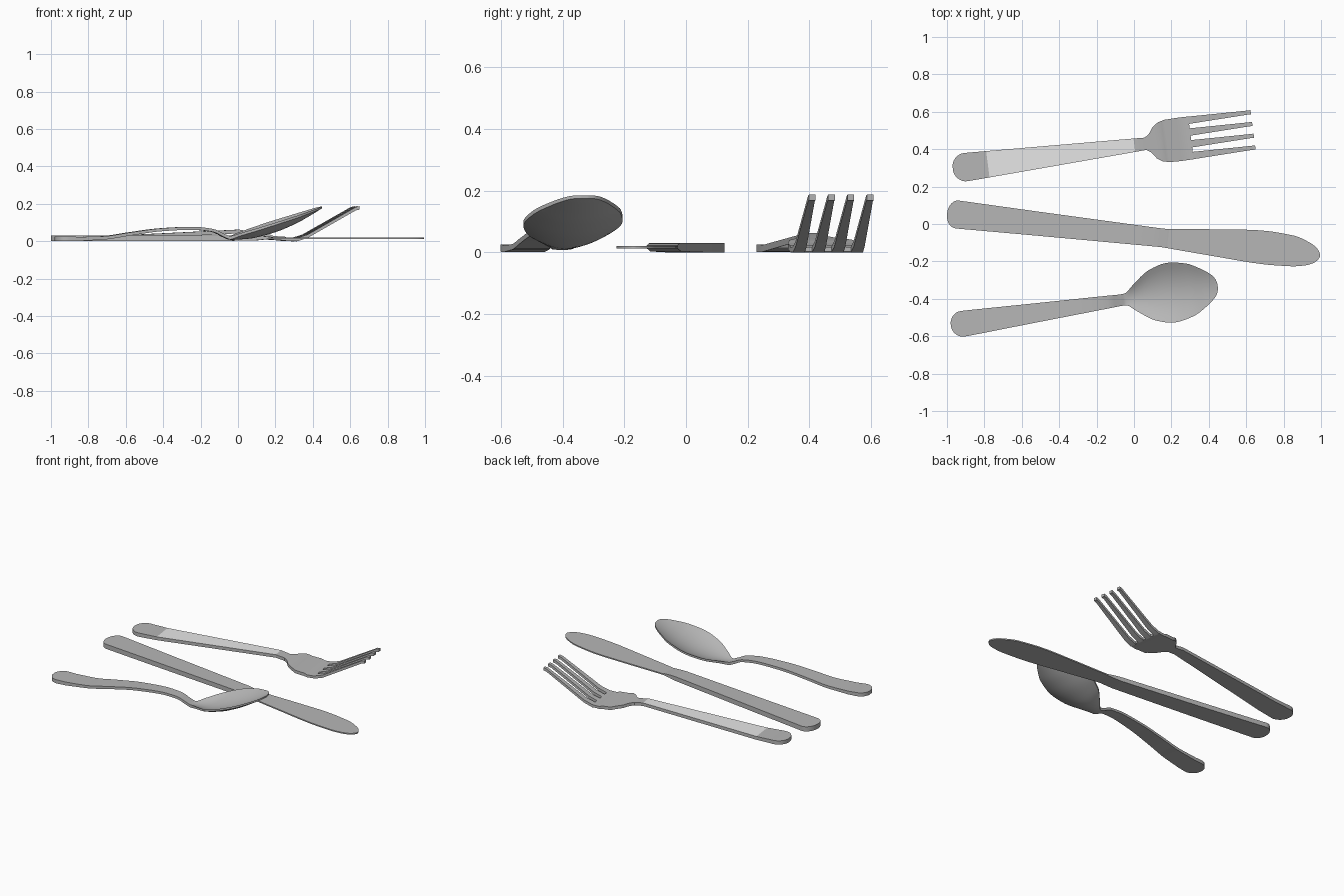
import bpy, bmesh, math

cube = bpy.data.objects.get("Cube")
if cube:
    bpy.data.objects.remove(cube, do_unlink=True)


def material(name, level):
    mat = bpy.data.materials.new(name)
    mat.use_nodes = True
    colour = (level, level, level, 1)
    mat.diffuse_color = colour
    mat.node_tree.nodes["Principled BSDF"].inputs["Base Color"].default_value = colour
    return mat


steel = material("steel", .47)
bright_steel = material("bright steel", .8)


def refine(rows, steps):
    """Pass a curve without overshoot through the stations."""
    count = len(rows)

    def slope(i, c):
        return (rows[i + 1][c] - rows[i][c]) / (rows[i + 1][0] - rows[i][0])

    def tangent(i, c):
        if i == 0:
            return slope(0, c)
        if i == count - 1:
            return slope(count - 2, c)
        a, b = slope(i - 1, c), slope(i, c)
        return 2 * a * b / (a + b) if a * b > 0 else 0

    result = []
    for i in range(count - 1):
        p, q = rows[i], rows[i + 1]
        h = q[0] - p[0]
        for k in range(steps):
            t = k / steps
            e = t * t * (3 - 2 * t)
            row = [p[0] + h * t]
            for c in range(1, len(p)):
                row.append(p[c] + (q[c] - p[c]) * e
                           + h * tangent(i, c) * t * (1 - t) ** 2
                           - h * tangent(i + 1, c) * t * t * (1 - t))
            result.append(row)
    return result + [rows[-1]]


def round_end(radius, length, top, thick):
    """Stations of a rounded handle end."""
    rows = []
    for k in range(1, 9):
        a = k * math.pi / 16
        w = radius * math.sin(a)
        rows.append((length * (1 - math.cos(a)), w, w, top, thick, 0))
    return rows


def loft(name, rows, origin, angle, columns=2, bright=None):
    """Solid strip; a station is (along, left, right, top, thickness, dish)."""
    ca, sa = math.cos(math.radians(angle)), math.sin(math.radians(angle))
    bm = bmesh.new()
    rings = []
    for s, left, right, top, thick, dish in rows:
        upper, lower = [], []
        for j in range(columns + 1):
            u = j / columns
            y = -right + (left + right) * u
            z = top - dish * (1 - (2 * u - 1) ** 2)
            x, y = origin[0] + s * ca - y * sa, origin[1] + s * sa + y * ca
            upper.append(bm.verts.new((x, y, z)))
            lower.append(bm.verts.new((x, y, z - thick)))
        rings.append(upper + lower[::-1])
    n = len(rings[0])
    for i, (a, b) in enumerate(zip(rings, rings[1:])):
        for j in range(n):
            k = (j + 1) % n
            face = bm.faces.new((a[j], b[j], b[k], a[k]))
            middle = (rows[i][0] + rows[i + 1][0]) / 2
            if bright and j < columns and bright[0] < middle < bright[1]:
                face.material_index = 1
    bm.faces.new(rings[0])
    bm.faces.new(rings[-1][::-1])
    bmesh.ops.recalc_face_normals(bm, faces=bm.faces[:])
    mesh = bpy.data.meshes.new(name)
    bm.to_mesh(mesh)
    bm.free()
    obj = bpy.data.objects.new(name, mesh)
    bpy.context.collection.objects.link(obj)
    mesh.materials.append(steel)
    if bright:
        mesh.materials.append(bright_steel)
    bpy.ops.object.select_all(action='DESELECT')
    obj.select_set(True)
    bpy.context.view_layer.objects.active = obj
    bpy.ops.object.shade_smooth_by_angle(angle=math.radians(35))
    return obj


def even(s, half, top, thick, dish=0):
    return (s, half, half, top, thick, dish)


# Fork: straight handle, stepped neck and flat head
fork_at, fork_angle = (-.97, .295), 7.4
fork = round_end(.076, .07, .026, .025) + [
    even(.19, .071, .024, .022),
    even(.98, .036, .062, .02),
    even(1.04, .033, .052, .02),
    even(1.065, .05, .048, .02),
    even(1.09, .085, .044, .02),
    even(1.12, .105, .04, .02),
    even(1.14, .11, .034, .02),
    even(1.155, .114, .028, .02),
    even(1.215, .116, .024, .02),
    even(1.235, .116, .016, .016),
    even(1.285, .115, .018, .016)]
loft("fork_handle_and_head", fork, fork_at, fork_angle, bright=(.19, .98))

# Four tapering tines fanned evenly across the head
for i in range(4):
    side = i / 1.5 - 1
    tine = []
    for s, spread, half, top in ((1.28, .095, .02, .017), (1.34, .095, .018, .036),
                                 (1.6, .095, .011, .183), (1.62, .095, .011, .187)):
        c = side * spread
        tine.append((s, half + c, half - c, top, .018, 0))
    loft("fork_tine_%d" % (i + 1), tine, fork_at, fork_angle, columns=1)

# Knife: thick tapering handle running into a thin blade
knife_handle = round_end(.075, .055, .031, .031) + [
    even(.5, .064, .031, .031), even(1.09, .051, .031, .028),
    even(1.14, .05, .028, .02), even(1.19, .05, .022, .009)]
loft("knife_handle", knife_handle, (-1, .057), -6.5)
blade_outline = [(1.15, .048, .049), (1.3, .063, .058), (1.46, .08, .067),
                 (1.71, .1, .079), (1.86, .091, .073), (1.94, .066, .058),
                 (1.98, .044, .04), (2, .022, .02), (2.008, .005, .005)]
blade = [(s, a, b, .021, .008, 0) for s, a, b in blade_outline]
loft("knife_blade", refine(blade, 4), (-1, .057), -6.5)

# Spoon: arched handle and dished bowl in one piece
spoon = round_end(.069, .065, .026, .024) + refine([
    even(.12, .067, .023, .022),
    even(.25, .061, .026, .018),
    even(.4, .054, .047, .017),
    even(.58, .046, .07, .016),
    even(.74, .039, .077, .016),
    even(.85, .034, .066, .016),
    even(.92, .031, .036, .018),
    even(.945, .032, .028, .018, .002),
    even(.99, .066, .042, .015, .018),
    even(1.09, .136, .074, .014, .04),
    even(1.19, .161, .106, .013, .046),
    even(1.29, .143, .137, .013, .036),
    even(1.37, .1, .163, .012, .02),
    even(1.42, .06, .179, .011, .007),
    even(1.437, .035, .184, .01, .002),
    even(1.443, .012, .185, .01)], 4)
loft("spoon", spoon, (-.98, -.543), 8.5, columns=10)
